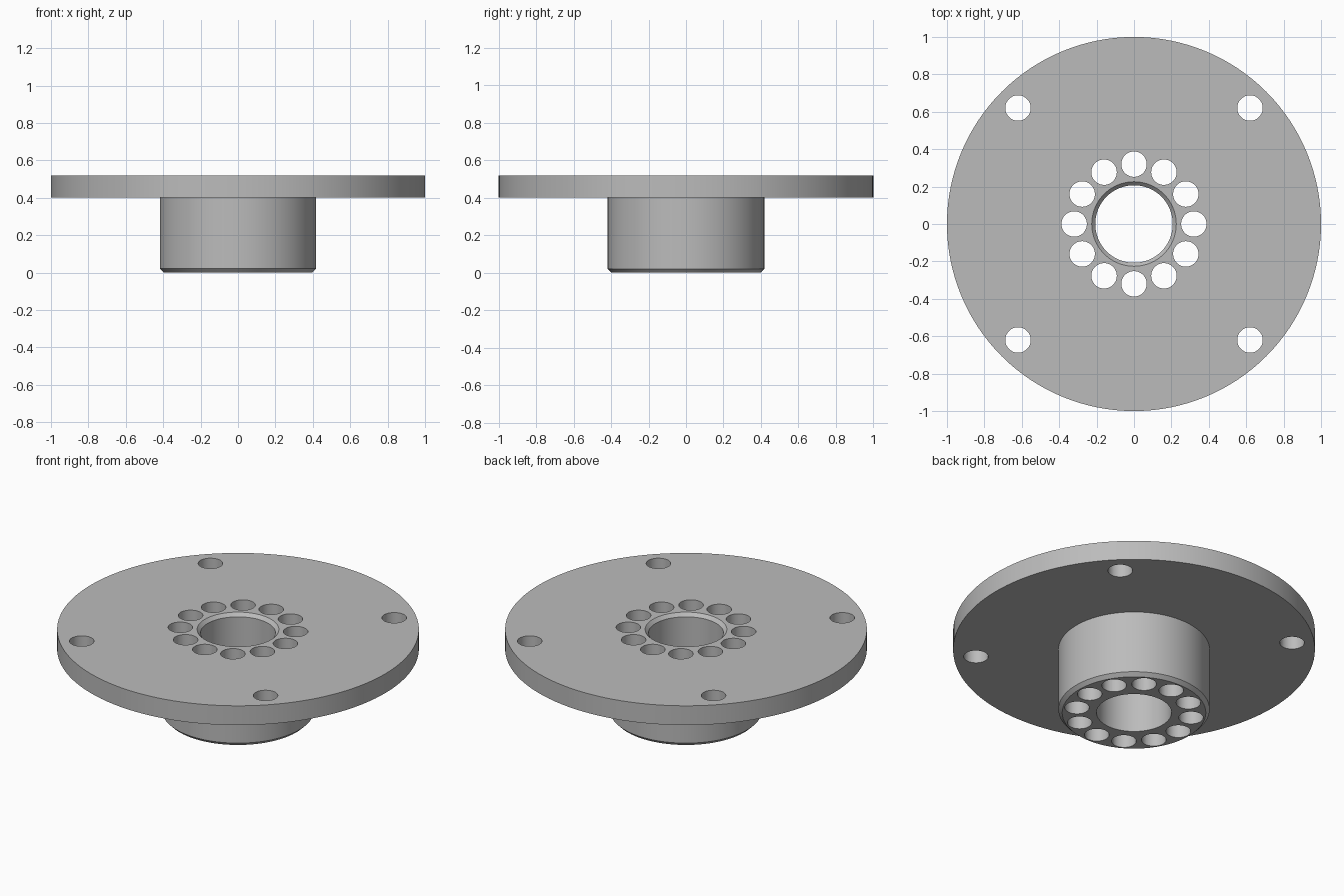
import bpy, bmesh
from math import cos, sin, pi, radians

if "Cube" in bpy.data.objects:
    bpy.data.objects.remove(bpy.data.objects["Cube"])

SEGMENTS = 128


def new_object(name, bm):
    bmesh.ops.recalc_face_normals(bm, faces=bm.faces[:])
    mesh = bpy.data.meshes.new(name)
    bm.to_mesh(mesh)
    bm.free()
    obj = bpy.data.objects.new(name, mesh)
    bpy.context.collection.objects.link(obj)
    return obj


def lathe(name, profile):
    """Revolve a closed (radius, height) outline around z."""
    bm = bmesh.new()
    rings = [[bm.verts.new((r * cos(2 * pi * i / SEGMENTS), r * sin(2 * pi * i / SEGMENTS), z))
              for i in range(SEGMENTS)] for r, z in profile]
    for a, b in zip(rings, rings[1:] + rings[:1]):
        for i in range(SEGMENTS):
            j = (i + 1) % SEGMENTS
            bm.faces.new((a[i], a[j], b[j], b[i]))
    return new_object(name, bm)


def drill_set(name, centres, radius):
    """Cylinders that pass right through the part."""
    bm = bmesh.new()
    for x, y in centres:
        made = bmesh.ops.create_cone(bm, cap_ends=True, segments=48, radius1=radius,
                                     radius2=radius, depth=2)
        bmesh.ops.translate(bm, verts=made["verts"], vec=(x, y, 0))
    return new_object(name, bm)


def circle_of(count, radius, start=0.0):
    return [(radius * cos(start + 2 * pi * i / count), radius * sin(start + 2 * pi * i / count))
            for i in range(count)]


# Flange and hub in one turned body, with chamfered foot and bore mouth
body = lathe("flanged_hub", [
    (0.207, 0), (0.397, 0), (0.418, 0.021), (0.418, 0.402),
    (1, 0.402), (1, 0.52), (0.226, 0.52), (0.207, 0.5)])

# Ring of holes through the hub, and four mounting holes in the flange
holes = drill_set("hole_cutter",
                  circle_of(12, 0.32) + circle_of(4, 0.877, pi / 4), 0.068)
holes.hide_render = True
cut = body.modifiers.new("holes", "BOOLEAN")
cut.operation = "DIFFERENCE"
cut.solver = "EXACT"
cut.object = holes

bpy.ops.object.select_all(action="DESELECT")
body.select_set(True)
bpy.context.view_layer.objects.active = body
bpy.ops.object.modifier_apply(modifier=cut.name)
bpy.data.objects.remove(holes)

# Plain grey metal
grey = bpy.data.materials.new("grey_metal")
grey.use_nodes = True
colour = (0.5, 0.5, 0.5, 1)
grey.diffuse_color = colour
grey.node_tree.nodes["Principled BSDF"].inputs["Base Color"].default_value = colour
body.data.materials.clear()
body.data.materials.append(grey)
bpy.ops.object.shade_smooth_by_angle(angle=radians(30))
